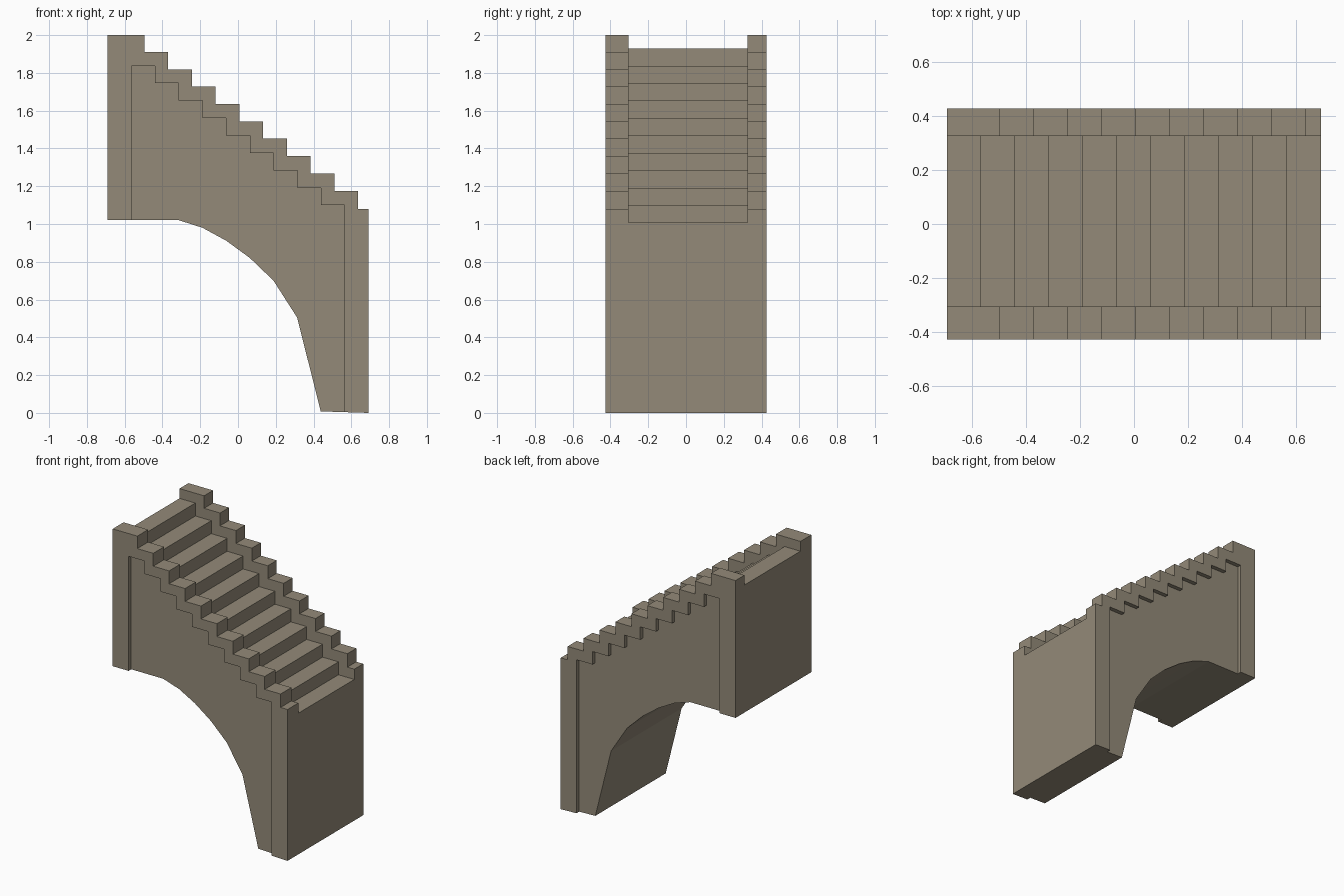
import bpy, bmesh

if "Cube" in bpy.data.objects:
    bpy.data.objects.remove(bpy.data.objects["Cube"])

stone = bpy.data.materials.new("warm grey stone")
stone.diffuse_color = (0.295, 0.255, 0.19, 1)
stone.use_nodes = True
stone.node_tree.nodes["Principled BSDF"].inputs["Base Color"].default_value = stone.diffuse_color


def extrude_profile(name, pts, y0, y1):
    """Solid made by extruding an x-z outline along y."""
    bm = bmesh.new()
    face = bm.faces.new([bm.verts.new((x, y0, z)) for x, z in pts])
    ext = bmesh.ops.extrude_face_region(bm, geom=[face])
    moved = [v for v in ext["geom"] if isinstance(v, bmesh.types.BMVert)]
    bmesh.ops.translate(bm, vec=(0, y1 - y0, 0), verts=moved)
    bmesh.ops.recalc_face_normals(bm, faces=bm.faces)
    me = bpy.data.meshes.new(name)
    bm.to_mesh(me)
    bm.free()
    me.materials.append(stone)
    ob = bpy.data.objects.new(name, me)
    bpy.context.collection.objects.link(ob)
    return ob


def descending_steps(edges, heights):
    """Stair outline from left to right: one height per tread."""
    pts = []
    for i, z in enumerate(heights):
        pts += [(edges[i], z), (edges[i + 1], z)]
    return pts


END, HALF_W, PANEL = 0.69, 0.427, 0.565
RUN = 2 * PANEL / 9

# full block: stepped parapet above, arch below
parapet = descending_steps(
    [-END] + [-0.496 + 0.1257 * i for i in range(10)] + [END],
    [2.0] + [1.911 - 0.0919 * i for i in range(9)] + [1.08])
arch = [(END, 0), (0.438, 0.008), (0.313, 0.505), (0.188, 0.70), (0.063, 0.82),
        (-0.063, 0.912), (-0.188, 0.98), (-0.313, 1.02), (-END, 1.02)]
stairs = extrude_profile("arched_staircase", parapet + arch, -HALF_W, HALF_W)

# cutter for the treads between the parapets
treads = [1.93 - 0.0923 * i for i in range(11)]
edges = [-PANEL + RUN * i for i in range(10)]
cutters = [extrude_profile(
    "tread_cutter",
    descending_steps([-0.9] + edges + [0.9], treads) + [(0.9, 2.3), (-0.9, 2.3)],
    -0.305, 0.326)]

# cutters for the shallow recessed side panels
panel = descending_steps(edges, treads[1:10]) + [(PANEL, -0.2), (-PANEL, -0.2)]
for side in (-1, 1):
    cutters.append(extrude_profile("panel_cutter", panel, side * 0.397, side * 0.6))

# apply the cuts
for c in cutters:
    c.hide_render = True
    mod = stairs.modifiers.new(c.name, 'BOOLEAN')
    mod.operation = 'DIFFERENCE'
    mod.solver = 'EXACT'
    mod.object = c
bpy.context.view_layer.update()
dg = bpy.context.evaluated_depsgraph_get()
cut_mesh = bpy.data.meshes.new_from_object(stairs.evaluated_get(dg))
stairs.modifiers.clear()
stairs.data = cut_mesh
for c in cutters:
    bpy.data.objects.remove(c)
